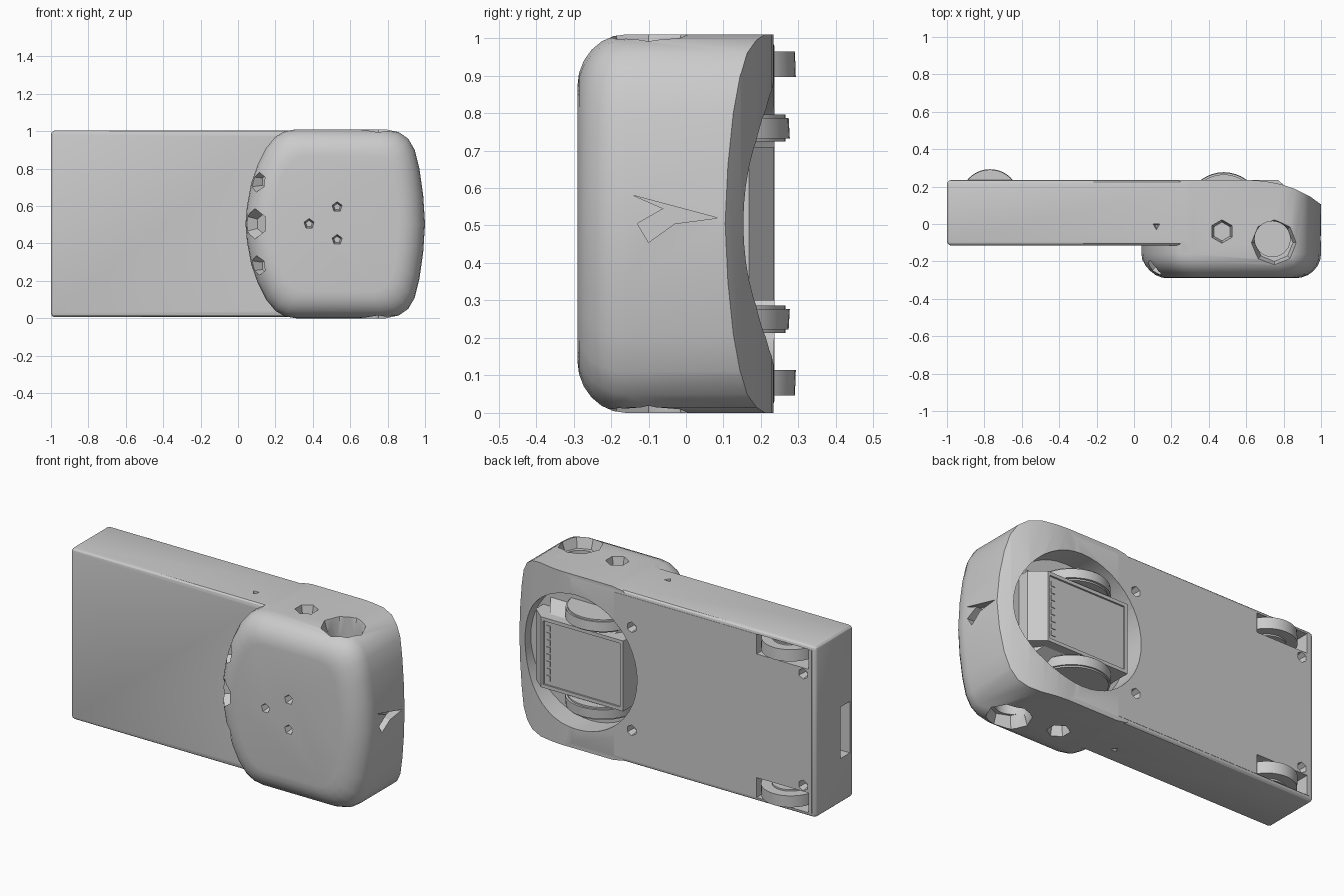
import bpy, bmesh, math
from mathutils import Vector, Matrix

if "Cube" in bpy.data.objects:
    bpy.data.objects.remove(bpy.data.objects["Cube"])


def make(name, bm):
    bmesh.ops.recalc_face_normals(bm, faces=bm.faces[:])
    me = bpy.data.meshes.new(name)
    bm.to_mesh(me)
    bm.free()
    ob = bpy.data.objects.new(name, me)
    bpy.context.collection.objects.link(ob)
    return ob


def box(name, lo, hi, bevel=0, seg=3):
    lo, hi = Vector(lo), Vector(hi)
    bm = bmesh.new()
    bmesh.ops.create_cube(bm, size=1, matrix=Matrix.Translation((lo + hi) / 2) @ Matrix.Diagonal((*(hi - lo), 1)))
    if bevel:
        bmesh.ops.bevel(bm, geom=bm.edges[:], offset=bevel, segments=seg, profile=0.5, affect='EDGES')
    return make(name, bm)


def loft(name, rings):
    bm = bmesh.new()
    rs = [[bm.verts.new(p) for p in r] for r in rings]
    n = len(rs[0])
    for a, b in zip(rs, rs[1:]):
        for i in range(n):
            bm.faces.new((a[i], a[(i + 1) % n], b[(i + 1) % n], b[i]))
    bm.faces.new(rs[0])
    bm.faces.new(rs[-1])
    return make(name, bm)


def cone(name, pos, direction, r1, r2, depth, sides=32):
    # r1 sits at the start, r2 at the end along direction, centred on pos
    bm = bmesh.new()
    rot = Vector(direction).normalized().to_track_quat('Z', 'Y').to_matrix().to_4x4()
    bmesh.ops.create_cone(bm, cap_ends=True, segments=sides, radius1=r1, radius2=r2, depth=depth,
                          matrix=Matrix.Translation(pos) @ rot)
    return make(name, bm)


def boolean(ob, tool, op='DIFFERENCE'):
    m = ob.modifiers.new("bool", 'BOOLEAN')
    m.object, m.operation, m.solver = tool, op, 'EXACT'
    bpy.context.view_layer.objects.active = ob
    bpy.ops.object.modifier_apply(modifier=m.name)
    bpy.data.objects.remove(tool)


def smooth(ob, angle=28):
    bpy.ops.object.select_all(action='DESELECT')
    ob.select_set(True)
    bpy.context.view_layer.objects.active = ob
    bpy.ops.object.shade_smooth_by_angle(angle=math.radians(angle))


CZ = 0.505

# Rounded head: front outline lofted through a quarter-round front edge
half = [(0.04, .505), (0.048, .60), (0.07, .72), (0.105, .82), (0.15, .91), (0.20, .97), (0.25, 1.0),
        (0.31, 1.01), (0.79, 1.01), (0.86, .995), (0.91, .96), (0.945, .90), (0.97, .80), (0.99, .66), (1.0, .505)]
outline = half + [(x, 2 * CZ - z) for x, z in half[-2:0:-1]]
rings = []
for i in range(7):
    a = math.pi / 2 * i / 6
    d, y = 0.14 * (1 - math.sin(a)), -0.16 - 0.13 * math.cos(a)
    rings.append([(0.52 + (x - 0.52) * (1 - d / 0.48), y, CZ + (z - CZ) * (1 - d / 0.505)) for x, z in outline])
rings.append([(x, 0.234, z) for x, z in outline])
body = loft("body", rings)

# Back of the head curves down toward the right end
slope = [(0.62, 0.235), (0.70, 0.229), (0.78, 0.214), (0.86, 0.188), (0.94, 0.148), (1.02, 0.09), (1.1, 0.02), (1.1, 0.4), (0.62, 0.4)]
boolean(body, loft("slope_cutter", [[(x, y, z) for x, y in slope] for z in (-0.1, 1.1)]))

# Long slab
boolean(body, box("slab", (-1, -0.115, 0.006), (0.6, 0.2345, 1.004), 0.022), 'UNION')

# Back lid, flush with the slab
lid = box("back_lid", (-0.975, 0.2, 0.03), (0.3, 0.236, 0.98))

# Round recess, wheel pockets and screw holes through body and lid
for ob in (body, lid):
    boolean(ob, cone("recess_cutter", (0.54, 0.25, CZ), (0, 1, 0), 0.39, 0.39, 0.30, 48))
    for s in (-1, 1):
        za, zb = sorted((CZ + s * 0.36, CZ + s * 0.475))
        boolean(ob, box("pocket_cutter", (-0.955, -0.04, za), (-0.62, 0.4, zb)))
        for x, dz in ((0.185, 0.30), (-0.92, 0.325)):
            boolean(ob, cone("screw_cutter", (x, 0.22, CZ + s * dz), (0, 1, 0), 0.022, 0.034, 0.07, 6))

# Openings on the top and bottom of the head
for s in (-1, 1):
    z = CZ + s * 0.505
    up = (0, 0, s)
    for x, y, r1, r2, depth, n in ((0.75, -0.10, 0.10, 0.145, 0.14, 8), (0.74, -0.08, 0.095, 0.095, 0.25, 24),
                                   (0.47, -0.04, 0.05, 0.075, 0.12, 6), (0.12, -0.01, 0.01, 0.038, 0.06, 3)):
        boolean(body, cone("port_cutter", (x, y, z), up, r1, r2, depth, n))

# Three small holes in the front, three sensor openings on the left edge
for x, z in ((0.38, 0.505), (0.53, 0.595), (0.53, 0.42)):
    boolean(body, cone("front_hole_cutter", (x, -0.285, z), (0, -1, 0), 0.018, 0.036, 0.08, 5))
for z, r, depth in ((0.73, 0.065, 0.13), (0.505, 0.085, 0.07), (0.28, 0.065, 0.13)):
    boolean(body, cone("sensor_cutter", (0.11, -0.235, z), (-1, -1, 0), r * 0.6, r, depth, 6))

# Shallow notch on the right end and connector slot on the left end
notch = [(-0.14, 0.58), (0.085, 0.52), (-0.03, 0.505), (-0.10, 0.455), (-0.13, 0.505), (-0.06, 0.545)]
boolean(body, loft("notch_cutter", [[(x, y, z) for y, z in notch] for x in (0.95, 1.05)]))
boolean(body, box("slot_cutter", (-1.1, -0.08, 0.27), (-0.92, 0.005, 0.57)))
smooth(body)

# Sensor module inside the recess, with framed face
side = [(0.24, 0.08), (0.24, 0.235), (0.77, 0.235), (0.85, 0.168), (0.85, 0.08)]
module = loft("sensor_module", [[(x, y, z) for x, y in side] for z in (0.30, 0.71)])
boolean(module, box("frame_cutter", (0.26, 0.225, 0.32), (0.755, 0.3, 0.69)))
for i in range(8):
    z = 0.36 + i * 0.0415
    box("contact", (0.715, 0.22, z - 0.015), (0.74, 0.229, z + 0.015))

# Housing tapering around the module, down to the recess floor
housing = [[(x, y, z) for x, z in ((0.30 - d, 0.27 - d), (0.78 + d, 0.27 - d), (0.78 + d, 0.74 + d), (0.30 - d, 0.74 + d))]
           for y, d in ((0.09, 0.03), (0.18, -0.03))]
loft("module_housing", housing)

# Drive wheels with hubs, and rear wheels
for s, tag in ((-1, "lower"), (1, "upper")):
    for name, x, y, r, hub, dz, w in (("front_wheel", 0.48, 0.075, 0.202, 0.19, 0.255, 0.055),
                                      ("rear_wheel", -0.77, 0.135, 0.158, 0.10, 0.425, 0.068)):
        z = CZ + s * dz
        wheel = cone(name + "_" + tag, (x, y, z), (0, 0, s), r, r * 0.985, w, 40)
        smooth(wheel)
        smooth(cone(name + "_hub_" + tag, (x, y, z), (0, 0, 1), hub, hub, w + 0.018, 40))
